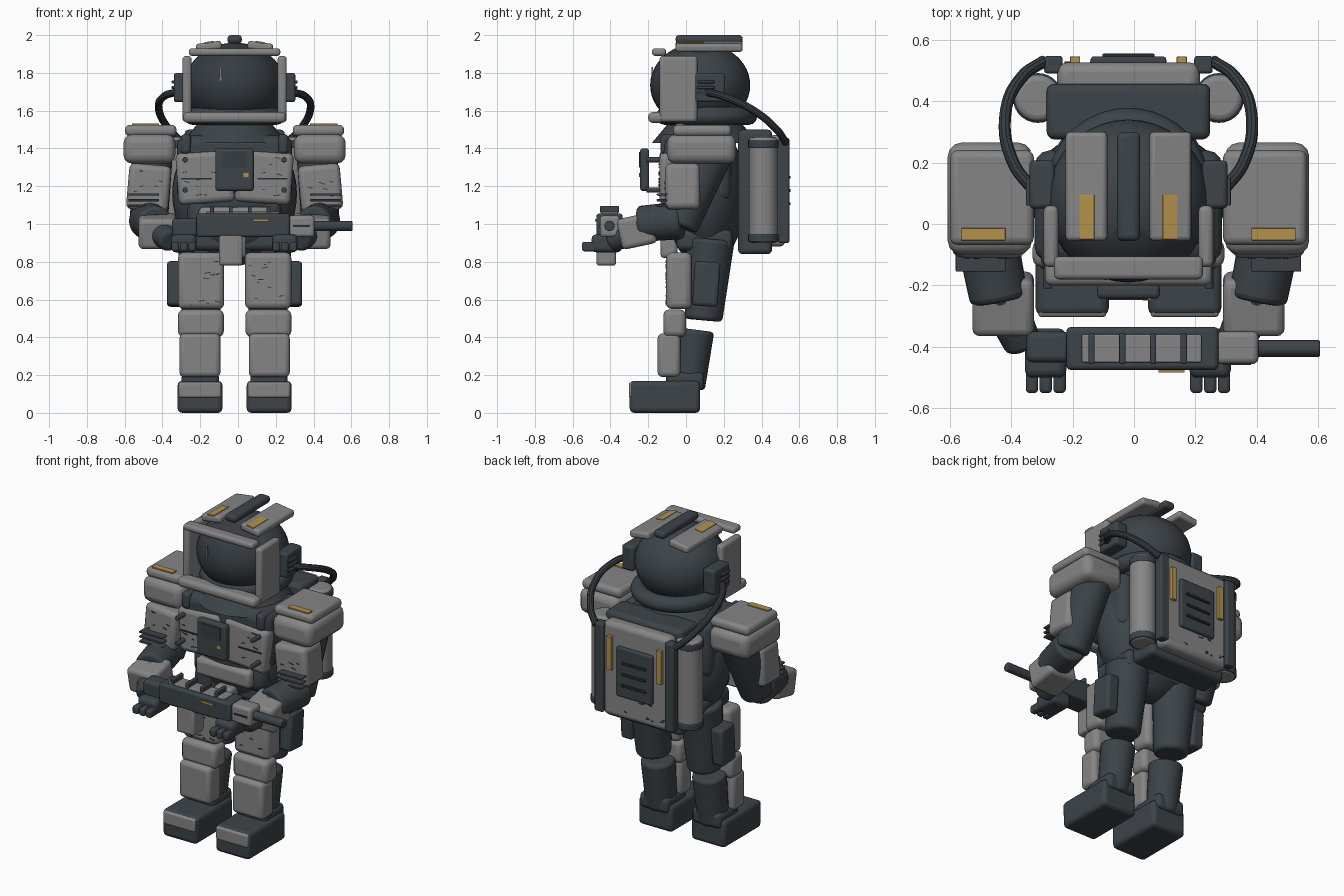
import bpy, bmesh, math, random
from mathutils import Vector, Matrix

if "Cube" in bpy.data.objects:
    bpy.data.objects.remove(bpy.data.objects["Cube"])

random.seed(4)


def mat(name, c):
    m = bpy.data.materials.new(name)
    m.diffuse_color = (*c, 1)
    m.use_nodes = True
    m.node_tree.nodes["Principled BSDF"].inputs["Base Color"].default_value = m.diffuse_color
    return m


GREY = mat("light_grey", (0.235, 0.235, 0.24))
DARK = mat("dark_slate", (0.045, 0.057, 0.066))
VISOR = mat("visor_glass", (0.036, 0.045, 0.053))
RUB = mat("black_rubber", (0.022, 0.027, 0.032))
GOLD = mat("ochre", (0.45, 0.285, 0.07))


def finish(name, m, bevel=0.0):
    o = bpy.context.object
    o.name = name
    o.data.materials.append(m)
    if bevel:
        b = o.modifiers.new("round", "BEVEL")
        b.width, b.segments = bevel, 3
        b.limit_method, b.angle_limit = "ANGLE", math.radians(40)
    bpy.ops.object.shade_smooth_by_angle(angle=math.radians(35))
    return o


def box(name, x, y, z, m, bevel=0.02, rot=(0, 0, 0), side=1):
    """Rounded box from axis ranges; side=-1 mirrors it across x."""
    size = [b - a for a, b in (x, y, z)]
    loc = [(a + b) / 2 for a, b in (x, y, z)]
    bpy.ops.mesh.primitive_cube_add(size=1, location=(loc[0] * side, loc[1], loc[2]))
    o = bpy.context.object
    o.data.transform(Matrix.Diagonal((*size, 1)))
    o.rotation_euler = [math.radians(a) for a in (rot[0], rot[1] * side, rot[2] * side)]
    return finish(name, m, min(bevel, min(size) * 0.4))


def tube(name, p0, p1, r0, r1, m, bevel=0.02, side=1):
    a, b = Vector(p0), Vector(p1)
    a.x *= side
    b.x *= side
    d = b - a
    bpy.ops.mesh.primitive_cone_add(vertices=28, radius1=r0, radius2=r1, depth=d.length, location=(a + b) / 2)
    bpy.context.object.rotation_euler = d.to_track_quat("Z", "Y").to_euler()
    return finish(name, m, bevel)


def ball(name, loc, size, m):
    bpy.ops.mesh.primitive_uv_sphere_add(segments=40, ring_count=24, location=loc)
    bpy.context.object.data.transform(Matrix.Diagonal((*size, 1)))
    return finish(name, m)


def hose(name, pts, r, m):
    c = bpy.data.curves.new(name, "CURVE")
    c.dimensions, c.bevel_depth, c.bevel_resolution, c.use_fill_caps = "3D", r, 3, True
    s = c.splines.new("BEZIER")
    s.bezier_points.add(len(pts) - 1)
    for bp, p in zip(s.bezier_points, pts):
        bp.co = p
        bp.handle_left_type = bp.handle_right_type = "AUTO"
    o = bpy.data.objects.new(name, c)
    bpy.context.collection.objects.link(o)
    bpy.ops.object.select_all(action="DESELECT")
    bpy.context.view_layer.objects.active = o
    o.select_set(True)
    bpy.ops.object.convert(target="MESH")
    finish(name, m)


def scratches(name, x, z, y, n):
    """Thin wear marks scattered over a face that looks along y."""
    bm = bmesh.new()
    for _ in range(n):
        p = Matrix.Translation((random.uniform(*x), y, random.uniform(*z)))
        r = Matrix.Rotation(random.uniform(-0.3, 0.3), 4, "Y")
        s = Matrix.Diagonal((random.uniform(0.012, 0.035), 0.005, 0.004, 1))
        bmesh.ops.create_cube(bm, size=1, matrix=p @ r @ s)
    me = bpy.data.meshes.new(name)
    bm.to_mesh(me)
    bm.free()
    me.materials.append(RUB)
    bpy.context.collection.objects.link(bpy.data.objects.new(name, me))


# helmet, with the visor painted on its front
helmet = ball("helmet", (0, 0.075, 1.735), (0.265, 0.265, 0.225), DARK)
helmet.data.materials.append(VISOR)
for p in helmet.data.polygons:
    p.material_index = int(p.center.y < -0.1)
box("visor_glint", (-0.081, -0.069), (-0.182, -0.174), (1.76, 1.83), GREY, 0)
box("visor_top_bar", (-0.242, 0.242), (-0.18, -0.105), (1.89, 1.93), GREY)
box("visor_chin_bar", (-0.272, 0.272), (-0.2, -0.11), (1.535, 1.592), GREY, 0.025)
box("helmet_crest", (-0.038, 0.038), (-0.055, 0.3), (1.955, 2.0), DARK)

# collar and torso
bpy.ops.mesh.primitive_torus_add(major_radius=0.22, minor_radius=0.048, location=(0, 0.11, 1.572),
                                 major_segments=40, minor_segments=12)
finish("neck_ring", DARK)
tube("collar", (0, 0.1, 1.43), (0, 0.1, 1.55), 0.28, 0.18, DARK, 0)
ball("torso", (0, 0.1, 1.16), (0.33, 0.22, 0.38), DARK)
box("upper_chest", (-0.305, 0.305), (-0.125, 0.24), (1.12, 1.47), DARK, 0.05)
box("waist", (-0.25, 0.25), (-0.09, 0.24), (0.94, 1.14), DARK, 0.06)
box("belly_plate", (-0.19, 0.19), (-0.135, -0.05), (0.98, 1.09), GREY, 0.025)
box("pelvis", (-0.26, 0.26), (-0.05, 0.245), (0.86, 0.97), DARK, 0.03)
box("groin_plate", (-0.06, 0.06), (-0.135, -0.045), (0.82, 0.95), GREY, 0.02)
box("chest_panel", (-0.102, 0.102), (-0.243, -0.195), (1.175, 1.4), DARK, 0.015)
box("chest_panel_screen", (-0.065, 0.065), (-0.248, -0.24), (1.3, 1.38), VISOR, 0)
box("chest_panel_light", (0.048, 0.073), (-0.249, -0.241), (1.25, 1.27), GOLD, 0)
scratches("chest_scratches", (-0.29, 0.29), (1.13, 1.36), -0.142, 20)

# backpack
box("backpack", (-0.266, 0.266), (0.275, 0.456), (0.84, 1.5), DARK, 0.025)
box("backpack_panel", (-0.232, 0.232), (0.43, 0.525), (0.88, 1.47), GREY, 0.03)
box("backpack_grille", (-0.123, 0.123), (0.51, 0.545), (1.03, 1.34), DARK, 0.01)
for i in range(3):
    box(f"grille_slat_{i}", (-0.085, 0.085), (0.535, 0.554), (1.1 + i * 0.07, 1.115 + i * 0.07), RUB, 0.004)
scratches("backpack_scratches", (-0.2, 0.2), (0.92, 1.02), 0.526, 9)

for s, side in ((-1, "right"), (1, "left")):
    def b(name, *a, **k):
        return box(f"{side}_{name}", *a, side=s, **k)

    def t(name, *a, **k):
        return tube(f"{side}_{name}", *a, side=s, **k)

    def marks(name, x, z, y, n):
        scratches(f"{side}_{name}", sorted((x[0] * s, x[1] * s)), z, y, n)

    # helmet sides
    b("visor_cheek", (0.228, 0.276), (-0.14, 0.06), (1.54, 1.89), GREY, 0.018)
    b("ear_unit", (0.24, 0.322), (0.05, 0.207), (1.645, 1.8), DARK, 0.015)
    for i in range(3):
        b(f"ear_fin_{i}", (0.315, 0.333), (0.06, 0.15), (1.685 + i * 0.03, 1.7 + i * 0.03), DARK, 0.004)
    b("roof_plate", (0.068, 0.204), (-0.055, 0.3), (1.918, 1.962), GREY, 0.015, rot=(0, 8, 0))
    b("roof_stripe", (0.11, 0.16), (-0.05, 0.095), (1.957, 1.966), GOLD, 0.002, rot=(0, 8, 0))
    hose(f"{side}_air_hose", [(x * s, y, z) for x, y, z in
         ((0.3, 0.1, 1.7), (0.375, 0.2, 1.675), (0.4, 0.36, 1.6), (0.345, 0.48, 1.5), (0.275, 0.53, 1.43))], 0.02, VISOR)

    # chest plates, straps and bolts
    b("chest_plate", (0.005, 0.305), (-0.14, -0.05), (1.11, 1.385), GREY, 0.03, rot=(0, 4, 0))
    b("chest_strap", (0.23, 0.285), (-0.135, 0.1), (1.37, 1.475), DARK)
    for z in (1.18, 1.34):
        t(f"chest_bolt_{z}", (0.262, -0.13, z), (0.262, -0.21, z), 0.014, 0.014, DARK, 0.004)
    b("chest_groove", (0.12, 0.28), (-0.146, -0.138), (1.235, 1.243), RUB, 0)

    # backpack tanks, rails, stripes
    t("tank", (0.295, 0.41, 0.9), (0.295, 0.41, 1.46), 0.077, 0.077, GREY, 0.02)
    for z in (0.905, 1.405):
        t(f"tank_band_{z}", (0.295, 0.41, z), (0.295, 0.41, z + 0.04), 0.081, 0.081, DARK, 0.006)
    b("backpack_rail", (0.214, 0.274), (0.49, 0.547), (0.9, 1.455), DARK, 0.01)
    b("backpack_stripe", (0.157, 0.19), (0.52, 0.545), (1.18, 1.39), GOLD, 0.002)

    # shoulders and upper arms
    b("shoulder_pad", (0.314, 0.588), (-0.1, 0.265), (1.32, 1.475), GREY, 0.045)
    b("shoulder_cap", (0.308, 0.58), (-0.068, 0.24), (1.465, 1.525), GREY, 0.025)
    b("shoulder_stripe", (0.4, 0.544), (-0.053, -0.013), (1.523, 1.532), GOLD, 0.002)
    t("upper_arm", (0.435, 0.15, 1.4), (0.455, -0.035, 0.99), 0.11, 0.1, DARK)
    b("upper_arm_plate", (0.343, 0.566), (-0.11, 0.075), (1.07, 1.315), GREY, 0.03, rot=(0, -5, 0))
    marks("arm_scratches", (0.38, 0.53), (1.13, 1.3), -0.111, 6)
    for i in range(3):
        b(f"arm_fin_{i}", (0.4, 0.562), (-0.155, -0.06), (1.09 + i * 0.03, 1.102 + i * 0.03), DARK, 0.004)

    # forearms
    t("forearm", (0.465, -0.02, 1.02), (0.42, -0.25, 1.0), 0.1, 0.095, DARK)
    t("wrist", (0.43, -0.2, 0.99), (0.34, -0.4, 0.91), 0.08, 0.06, DARK)
    b("forearm_plate", (0.308, 0.508), (-0.355, -0.165), (0.88, 1.045), GREY, 0.025, rot=(12, 0, 0))

    # legs
    t("thigh", (0.175, 0.13, 0.92), (0.178, 0.092, 0.49), 0.128, 0.1, DARK)
    b("thigh_plate", (0.055, 0.3), (-0.105, 0.03), (0.55, 0.85), GREY, 0.03)
    marks("thigh_scratches", (0.08, 0.27), (0.57, 0.82), -0.107, 10)
    b("thigh_pouch", (0.275, 0.358), (0.04, 0.175), (0.565, 0.8), DARK, 0.018, rot=(-4, 0, 0))
    b("knee_plate", (0.057, 0.3), (-0.12, 0.0), (0.402, 0.547), GREY, 0.03)
    t("calf", (0.178, 0.05, 0.44), (0.18, 0.01, 0.13), 0.1, 0.09, DARK)
    b("shin_plate", (0.075, 0.292), (-0.15, -0.03), (0.19, 0.42), GREY, 0.025)
    b("ankle_cuff", (0.083, 0.28), (-0.105, 0.095), (0.12, 0.215), DARK, 0.025)
    b("boot", (0.064, 0.302), (-0.298, 0.075), (0.0, 0.17), DARK, 0.025)
    b("boot_toe_plate", (0.072, 0.294), (-0.303, -0.26), (0.08, 0.162), GREY, 0.012)

# the body stands slightly off centre, balancing the rifle barrel
for o in bpy.data.objects:
    o.location.x -= 0.018

# hands on the rifle
for side, x0, x1 in (("right", -0.355, -0.22), ("left", 0.18, 0.315)):
    box(f"{side}_palm", (x0, x1), (-0.5, -0.34), (0.85, 0.945), DARK, 0.025)
    for i in range(3):
        fx = x0 + 0.003 + i * 0.045
        box(f"{side}_finger_{i}", (fx, fx + 0.04), (-0.55, -0.46), (0.855, 0.905), DARK, 0.012)

# rifle held across the body
box("rifle_body", (-0.22, 0.275), (-0.475, -0.335), (0.93, 1.055), DARK, 0.015)
box("rifle_stock", (-0.35, -0.21), (-0.45, -0.35), (0.93, 1.03), DARK, 0.02)
box("rifle_fore_end", (0.265, 0.405), (-0.455, -0.35), (0.93, 1.045), GREY, 0.018)
tube("rifle_barrel", (0.39, -0.405, 0.99), (0.605, -0.405, 0.99), 0.027, 0.027, DARK, 0.004)
box("rifle_magazine", (-0.1, 0.025), (-0.475, -0.37), (0.78, 0.95), GREY, 0.015)
box("rifle_rail", (-0.17, 0.22), (-0.45, -0.36), (1.05, 1.065), GREY, 0.005)
for i in range(4):
    box(f"rail_bar_{i}", (-0.148 + i * 0.1, -0.128 + i * 0.1), (-0.455, -0.355), (1.06, 1.095), DARK, 0.005)
box("rifle_stripe", (0.08, 0.165), (-0.483, -0.474), (1.012, 1.026), GOLD, 0)
box("rifle_slot", (0.29, 0.38), (-0.459, -0.451), (0.985, 0.995), RUB, 0)
